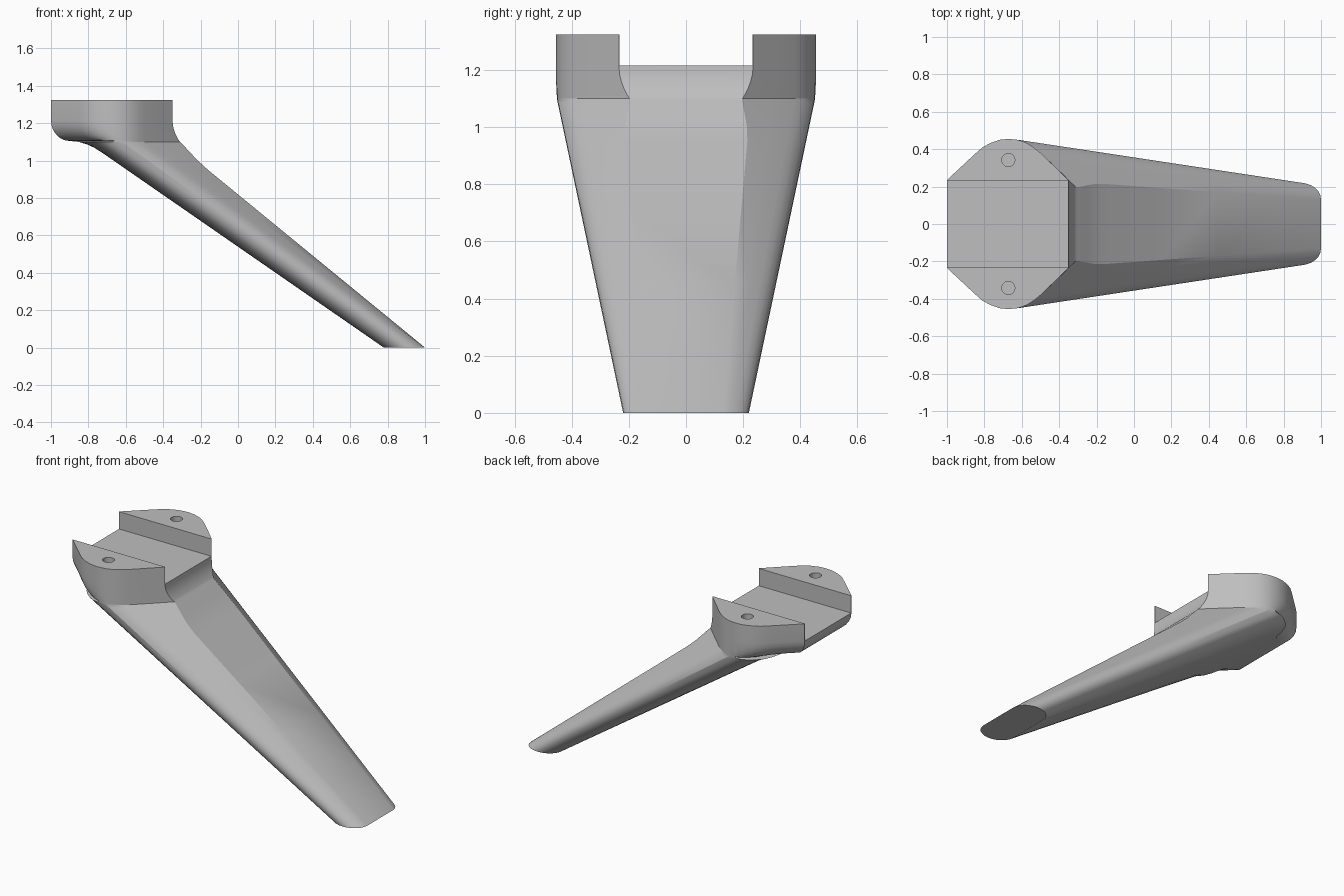
import bpy, bmesh, math

cube = bpy.data.objects.get("Cube")
if cube:
    bpy.data.objects.remove(cube, do_unlink=True)

grey = bpy.data.materials.new("plain_grey")
grey.use_nodes = True
colour = (0.52, 0.52, 0.52, 1)
grey.diffuse_color = colour
grey.node_tree.nodes["Principled BSDF"].inputs["Base Color"].default_value = colour

# Half outlines running from the front edge to the back edge
HEAD = [(-.35, .235), (-.425, .308), (-.5, .38), (-.53, .405), (-.57, .432),
        (-.62, .45), (-.67, .455), (-.72, .45), (-.77, .432), (-.81, .41),
        (-.85, .375), (-.925, .305), (-1, .235)]
LEG_TOP = [(-.343, .228), (-.42, .304), (-.5, .38), (-.53, .405), (-.57, .432),
           (-.62, .45), (-.67, .452), (-.71, .445), (-.74, .43), (-.77, .4),
           (-.795, .36), (-.805, .31), (-.81, .24)]
N = len(HEAD)
FOOT = [(.89 + .11 * math.cos(a), .13 + .09 * math.sin(a))
        for a in (math.pi * i / (N - 1) for i in range(N))]
LEG_HEIGHT = 1.1


def slide_front(points, dx):
    """Slide the front edge along the corner chamfer to form the neck fillet."""
    out = list(points)
    for i, share in ((0, 1), (1, .5)):
        x, y = out[i]
        out[i] = (x + dx * share, y - .95 * dx * share)
    return out


def head_half(dx, inset):
    """Head outline with its back lower edge rounded inwards."""
    out = []
    for x, y in HEAD:
        w = min(1, max(0, (-.65 - x) / .25))
        out.append((x + inset * w, y - .5 * inset * w))
    return slide_front(out, dx)


def leg_half(z, dx, flare):
    """Leg outline blended from foot to top, flaring under the head."""
    t = z / LEG_HEIGHT
    out = []
    for i, ((fx, fy), (tx, ty)) in enumerate(zip(FOOT, LEG_TOP)):
        w = max(0, (i - N + 5) / 4)
        out.append((fx + (tx - fx) * t - flare * w, fy + (ty - fy) * t))
    return slide_front(out, dx)


# Stack of outlines from the head top down to the foot
sections = [(1.325, head_half(0, 0)), (1.215, head_half(0, 0))]
for i in range(1, 7):
    a = math.pi / 2 * i / 6
    z = 1.215 - .11 * math.sin(a)
    dx = .036 * (math.sin(a)) ** 2
    sections.append((z, head_half(dx, .1 * (1 - math.cos(a)))))
for z, dx, flare in [(1.1, .033, .04), (1.085, .03, .015), (1.07, .026, .004),
                     (1.04, .017, 0), (1, .006, 0), (.95, 0, 0), (.7, 0, 0),
                     (.45, 0, 0), (.2, 0, 0), (0, 0, 0)]:
    sections.append((z, leg_half(z, dx, flare)))

# Bracket leg: one lofted solid
bm = bmesh.new()
rings = []
for z, half in sections:
    outline = half + [(x, -y) for x, y in reversed(half)]
    rings.append([bm.verts.new((x, y, z)) for x, y in outline])
for upper, lower in zip(rings, rings[1:]):
    count = len(upper)
    for i in range(count):
        j = (i + 1) % count
        bm.faces.new((upper[i], upper[j], lower[j], lower[i]))
bm.faces.new(rings[0])
bm.faces.new(rings[-1])
bmesh.ops.recalc_face_normals(bm, faces=bm.faces)
mesh = bpy.data.meshes.new("bracket_leg")
bm.to_mesh(mesh)
bm.free()
leg = bpy.data.objects.new("bracket_leg", mesh)
bpy.context.collection.objects.link(leg)
mesh.materials.append(grey)

# Cutters: the head channel and two screw holes
cutters = []
bpy.ops.mesh.primitive_cube_add(size=1, location=(-.67, 0, 1.415))
bpy.context.object.scale = (1.2, .464, .4)
bpy.context.object.name = "channel_cutter"
cutters.append(bpy.context.object)
for side in (-1, 1):
    bpy.ops.mesh.primitive_cylinder_add(vertices=32, radius=.035, depth=.3,
                                        location=(-.672, side * .342, 1.36))
    bpy.context.object.name = "screw_hole_cutter"
    cutters.append(bpy.context.object)
for cutter in cutters:
    cutter.hide_render = True
    cutter.data.materials.append(grey)
    mod = leg.modifiers.new("cut", 'BOOLEAN')
    mod.operation = 'DIFFERENCE'
    mod.solver = 'EXACT'
    mod.object = cutter

# Apply the cuts and drop the cutters
bpy.ops.object.select_all(action='DESELECT')
leg.select_set(True)
bpy.context.view_layer.objects.active = leg
for mod in list(leg.modifiers):
    bpy.ops.object.modifier_apply(modifier=mod.name)
for cutter in cutters:
    bpy.data.objects.remove(cutter, do_unlink=True)
bpy.ops.object.shade_smooth_by_angle(angle=math.radians(28))
